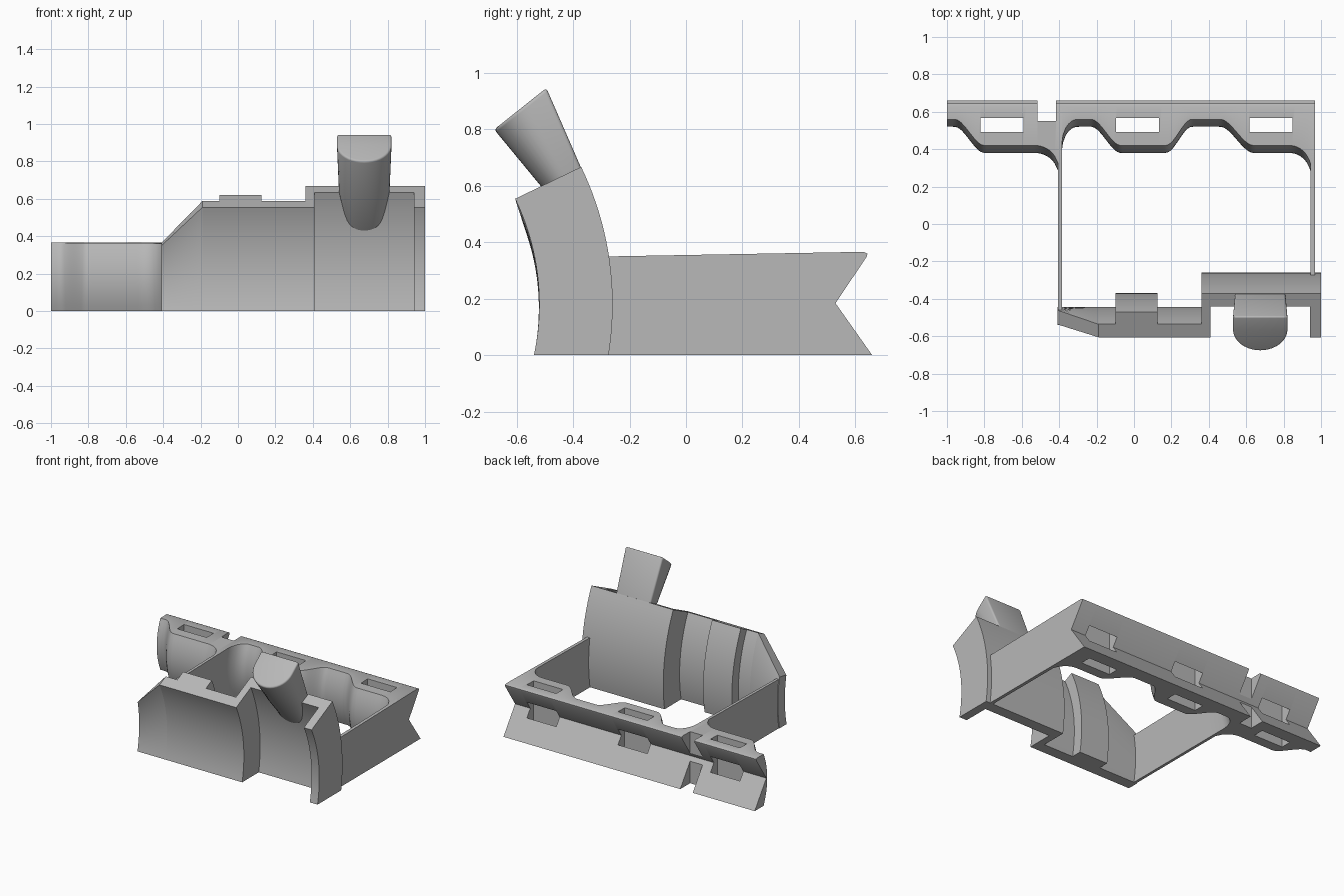
import bpy, bmesh, math

cube = bpy.data.objects.get("Cube")
if cube:
    bpy.data.objects.remove(cube)

grey = bpy.data.materials.new("plain grey")
grey.use_nodes = True
grey.diffuse_color = (0.48, 0.48, 0.48, 1)
grey.node_tree.nodes["Principled BSDF"].inputs["Base Color"].default_value = (0.48, 0.48, 0.48, 1)


def activate(obj):
    bpy.ops.object.select_all(action='DESELECT')
    obj.select_set(True)
    bpy.context.view_layer.objects.active = obj


def loft(name, sections, bevel=0):
    """Skin a row of closed cross-sections that have equal point counts."""
    bm = bmesh.new()
    rings = [[bm.verts.new(p) for p in s] for s in sections]
    n = len(rings[0])
    for a, b in zip(rings, rings[1:]):
        for i in range(n):
            j = (i + 1) % n
            bm.faces.new((a[i], a[j], b[j], b[i]))
    bm.faces.new(rings[0][::-1])
    bm.faces.new(rings[-1])
    bmesh.ops.recalc_face_normals(bm, faces=bm.faces)
    mesh = bpy.data.meshes.new(name)
    bm.to_mesh(mesh)
    bm.free()
    obj = bpy.data.objects.new(name, mesh)
    bpy.context.collection.objects.link(obj)
    mesh.materials.append(grey)
    activate(obj)
    if bevel:
        mod = obj.modifiers.new("round edges", 'BEVEL')
        mod.width, mod.segments = bevel, 4
        mod.limit_method, mod.angle_limit = 'ANGLE', math.radians(40)
        bpy.ops.object.modifier_apply(modifier=mod.name)
    bpy.ops.object.shade_smooth_by_angle(angle=math.radians(30))
    return obj


def prism(name, x0, x1, outline):
    return loft(name, [[(x, y, z) for y, z in outline] for x in (x0, x1)])


# Curved front panel pieces: all share one axis along x
AXIS_Y, AXIS_Z = -1.38, 0.18
TOP = math.radians(25.8)


def arc(radius, top, steps=20):
    low = math.asin(-AXIS_Z / radius)
    angles = [low + (top - low) * i / steps for i in range(steps + 1)]
    return [(AXIS_Y + radius * math.cos(a), AXIS_Z + radius * math.sin(a)) for a in angles]


def shell(name, x0, x1, r0, r1, top0=TOP):
    loft(name, [[(x, y, z) for y, z in arc(r0, t) + arc(r1, t)[::-1]]
                for x, t in ((x0, top0), (x1, TOP))])


FRONT, THIN, RECESS, BACK = 0.86, 0.9375, 1.042, 1.12
shell("sloped_front_panel", -0.41, -0.19, FRONT, THIN, math.radians(11.3))
shell("front_panel", -0.19, 0.41, FRONT, THIN)
shell("panel_rib", -0.1, 0.125, FRONT, 1.01)
shell("inner_flange", 0.36, 0.41, FRONT, RECESS)
shell("outer_flange", 0.94, 1.0, FRONT, RECESS)
shell("recessed_panel", 0.36, 1.0, RECESS, BACK)

# Leaning peg with a D-shaped section that widens upward
peg = []
for back, front, half in (((-0.33, 0.45), (-0.36, 0.42), 0.09),
                          ((-0.37, 0.66), (-0.515, 0.6), 0.135),
                          ((-0.495, 0.947), (-0.68, 0.8), 0.146)):
    uv = [(-1, 0), (1, 0)]
    uv += [(math.cos(math.pi * i / 20), 0.4 + 0.6 * math.sin(math.pi * i / 20)) for i in range(21)]
    peg.append([(0.675 + u * half, back[0] + v * (front[0] - back[0]),
                 back[1] + v * (front[1] - back[1])) for u, v in uv])
loft("peg", peg, 0.03)


# Back rail: wavy bulging front, grooved back
def top_z(y):
    return 0.355 + 0.018 * y


def step(x, a, b):
    t = min(1, max(0, (x - a) / (b - a)))
    return t * t * (3 - 2 * t)


def quarter(t):
    t = min(1, max(0, t))
    return 1 - math.sqrt(1 - t * t)


ARM_L, ARM_R = -0.405, 0.944
PAD, HOLLOW = 0.42, 0.56


def front_edge(x):
    depth = HOLLOW - PAD
    if x <= ARM_L + 0.0201:
        return HOLLOW - depth * step(x, -0.96, -0.8) - 0.12 * quarter((x + 0.53) / 0.125)
    y = HOLLOW - depth * (step(x, -0.23, -0.07) - step(x, 0.17, 0.31) + step(x, 0.46, 0.64))
    return y - 0.13 * quarter((-0.3 - x) / 0.085) - 0.12 * quarter((x - 0.83) / 0.114)


def rail_section(x):
    y0 = front_edge(x)
    pts = []
    for i in range(13):
        s = i / 6 - 1
        y = y0 - 0.04 * (1 - s * s)
        pts.append((x, y, top_z(y) * i / 12))
    return pts + [(x, 0.63, top_z(0.63)), (x, 0.643, 0.36), (x, 0.641, 0.35),
                  (x, 0.53, 0.184), (x, 0.66, 0)]


columns = [-1 + 1.967 * i / 130 for i in range(131)]
columns = sorted(columns + [-0.385, -0.3848])
rail = loft("back_rail", [rail_section(x) for x in columns])


# Vertical slots and the gap in the rail
def box(x0, x1, y0, y1):
    return prism("cutter", x0, x1, [(y0, -0.1), (y1, -0.1), (y1, 0.6), (y0, 0.6)])


cutters = [box(x, x + 0.23, 0.492, 0.568) for x in (-0.82, -0.095, 0.618)]
cutters.append(box(-0.515, -0.417, 0.55, 0.8))
for cutter in cutters:
    cutter.hide_render = True
    activate(rail)
    mod = rail.modifiers.new("cut", 'BOOLEAN')
    mod.operation, mod.solver, mod.object = 'DIFFERENCE', 'EXACT', cutter
    bpy.ops.object.modifier_apply(modifier=mod.name)
    bpy.data.objects.remove(cutter)
activate(rail)
bpy.ops.object.shade_smooth_by_angle(angle=math.radians(30))

# Thin side arms joining the front panels to the rail
for name, x0, x1, y0 in (("right_arm", ARM_L, -0.385, -0.48), ("left_arm", ARM_R, 0.967, -0.3)):
    prism(name, x0, x1, [(y0, 0), (0.42, 0), (0.42, top_z(0.42)), (y0, top_z(y0))])
